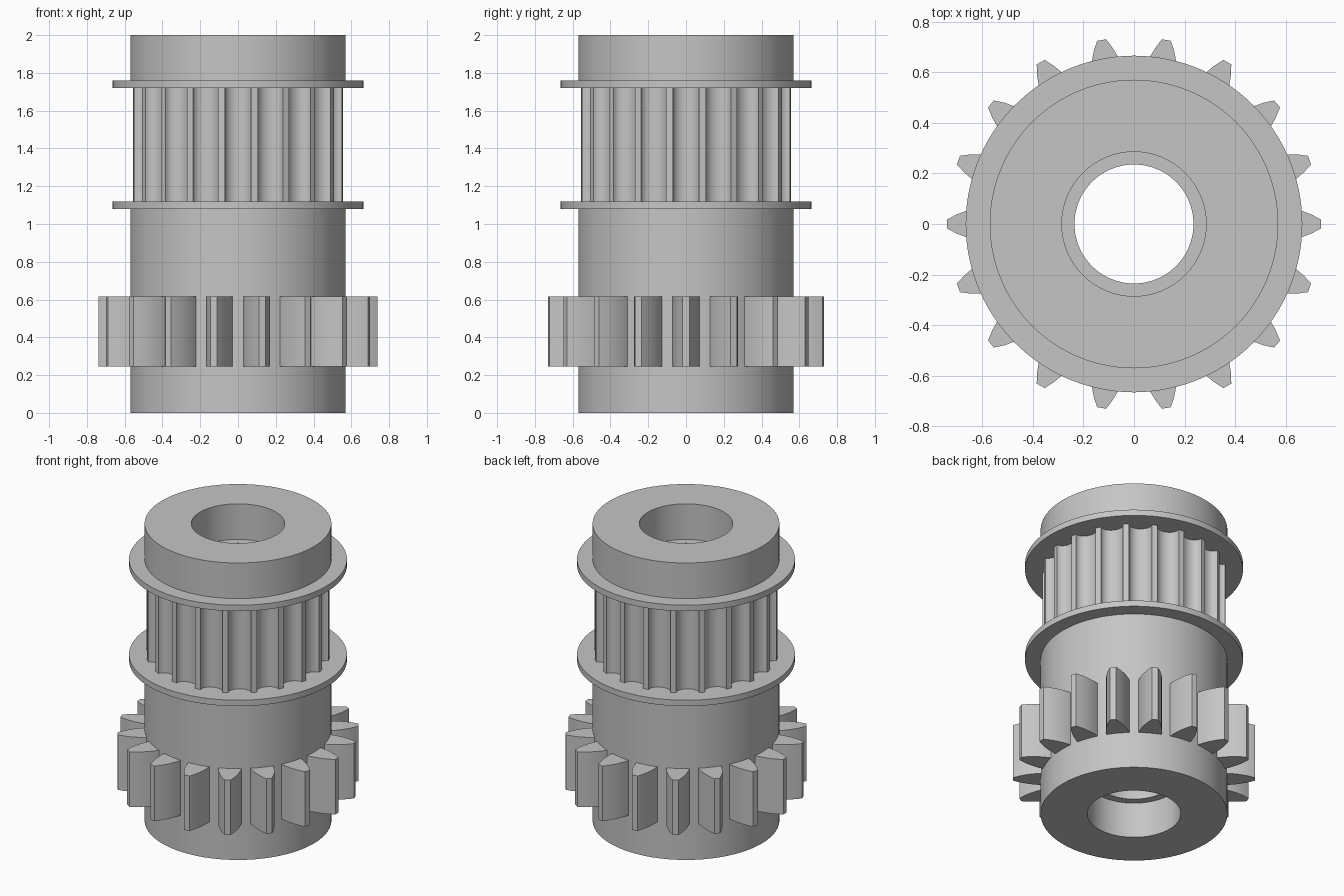
import bpy
import bmesh
from math import sin, cos, pi, radians

if "Cube" in bpy.data.objects:
    bpy.data.objects.remove(bpy.data.objects["Cube"], do_unlink=True)

grey = bpy.data.materials.new("machined_grey")
grey.use_nodes = True
colour = (0.56, 0.56, 0.56, 1)
grey.diffuse_color = colour
grey.node_tree.nodes["Principled BSDF"].inputs["Base Color"].default_value = colour


def finish(name, bm):
    """Turn a bmesh into a named object with smooth sides and sharp edges."""
    bmesh.ops.recalc_face_normals(bm, faces=bm.faces)
    mesh = bpy.data.meshes.new(name)
    bm.to_mesh(mesh)
    bm.free()
    mesh.materials.append(grey)
    obj = bpy.data.objects.new(name, mesh)
    bpy.context.collection.objects.link(obj)
    bpy.ops.object.select_all(action='DESELECT')
    obj.select_set(True)
    bpy.context.view_layer.objects.active = obj
    bpy.ops.object.shade_smooth_by_angle(angle=radians(30))
    return obj


def lathe(name, profile, steps=120):
    """Revolve a closed (radius, height) profile about z."""
    bm = bmesh.new()
    rings = [[bm.verts.new((r * cos(2 * pi * i / steps), r * sin(2 * pi * i / steps), z))
              for r, z in profile] for i in range(steps)]
    n = len(profile)
    for i in range(steps):
        a, b = rings[i], rings[(i + 1) % steps]
        for j in range(n):
            k = (j + 1) % n
            bm.faces.new((a[j], b[j], b[k], a[k]))
    return finish(name, bm)


def prism(bm, outline, z0, z1, caps=True):
    """Extrude a closed (x, y) outline from z0 to z1."""
    low = [bm.verts.new((x, y, z0)) for x, y in outline]
    high = [bm.verts.new((x, y, z1)) for x, y in outline]
    n = len(outline)
    for i in range(n):
        k = (i + 1) % n
        bm.faces.new((low[i], low[k], high[k], high[i]))
    if caps:
        bm.faces.new(low[::-1])
        bm.faces.new(high)


def turn(points, angle):
    c, s = cos(angle), sin(angle)
    return [(x * c - y * s, x * s + y * c) for x, y in points]


# Hub: counterbored at both ends, waisted under the belt pulley
R, BORE, SEAT, CORE = 0.57, 0.235, 0.285, 0.46
lathe("hub_body", [
    (SEAT, 0), (R, 0), (R, 1.1), (CORE, 1.1), (CORE, 1.74), (R, 1.74), (R, 2),
    (SEAT, 2), (SEAT, 1.76), (BORE, 1.76), (BORE, 0.24), (SEAT, 0.24)])

# Belt flanges
for name, z in (("lower_flange", 1.08), ("upper_flange", 1.72)):
    lathe(name, [(CORE - 0.02, z), (0.665, z), (0.665, z + 0.04), (CORE - 0.02, z + 0.04)])

# Belt pulley: round grooves separated by narrow lands
GROOVES = 20
arc = [radians(-90 + 15 * i) for i in range(13)]
groove = [(0.556 - 0.056 * cos(t), 0.07 * sin(t)) for t in arc]
outline = []
for i in range(GROOVES):
    outline += turn(groove, 2 * pi * i / GROOVES)
bm = bmesh.new()
prism(bm, outline, 1.11, 1.73, caps=False)
finish("belt_pulley", bm)

# Spur gear teeth with curved flanks
TEETH = 18
flank = [(0.55, 0.072), (0.58, 0.07), (0.62, 0.064), (0.66, 0.053), (0.7, 0.038), (0.738, 0.018)]
tooth = [(x, -y) for x, y in flank] + flank[::-1]
bm = bmesh.new()
for i in range(TEETH):
    prism(bm, turn(tooth, 2 * pi * i / TEETH), 0.245, 0.615)
finish("gear_teeth", bm)
